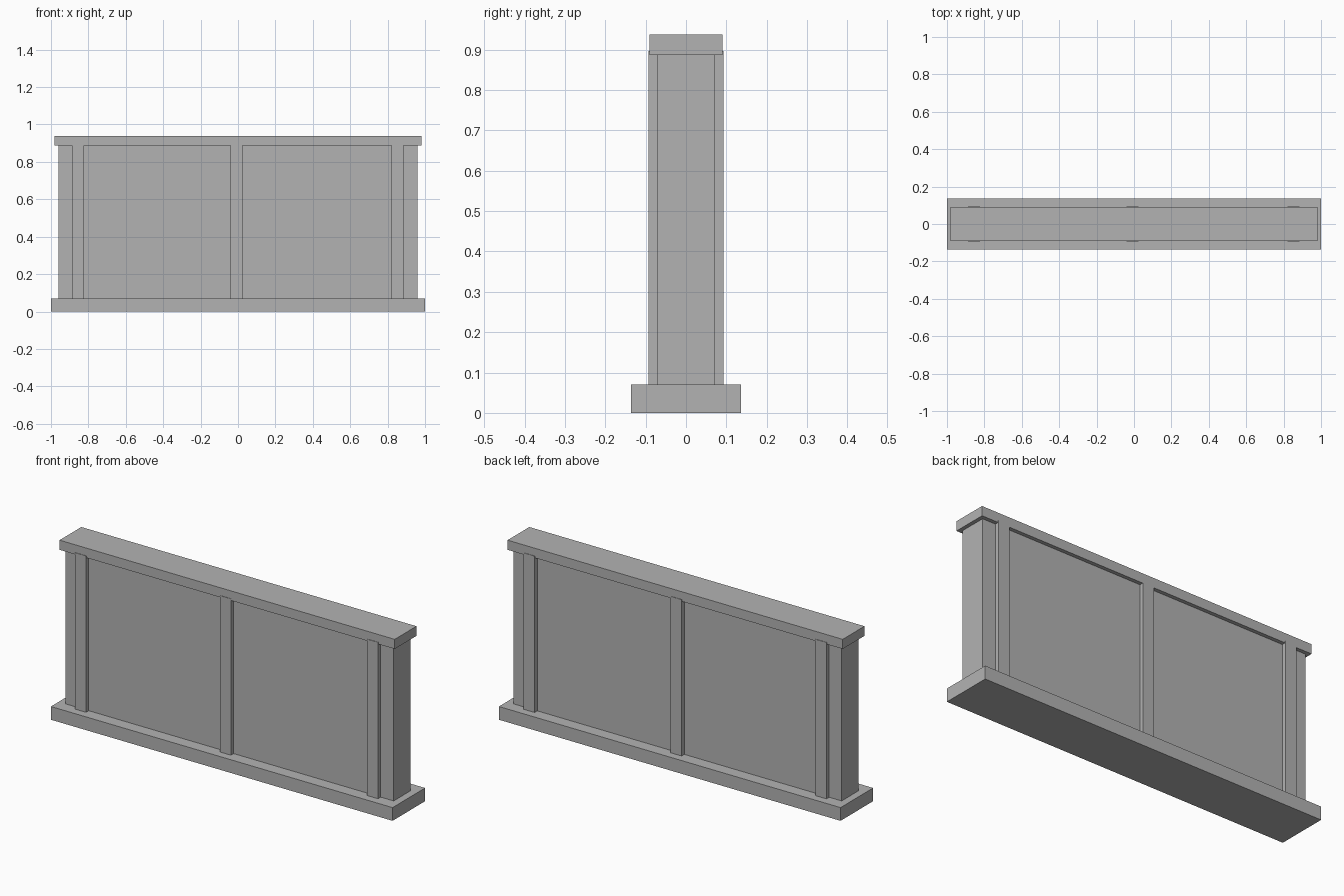
import bpy

cube = bpy.data.objects.get("Cube")
if cube:
    bpy.data.objects.remove(cube, do_unlink=True)

# Single plain grey
GREY = (0.45, 0.45, 0.45, 1.0)
grey = bpy.data.materials.new("plain grey")
grey.use_nodes = True
grey.diffuse_color = GREY
grey.node_tree.nodes["Principled BSDF"].inputs["Base Color"].default_value = GREY


def box(name, x, half_depth, z):
    """Box spanning x and z ranges, centred front to back."""
    bpy.ops.mesh.primitive_cube_add(
        size=1, location=((x[0] + x[1]) / 2, 0, (z[0] + z[1]) / 2))
    obj = bpy.context.object
    obj.name = obj.data.name = name
    size = (x[1] - x[0], 2 * half_depth, z[1] - z[0])
    for v in obj.data.vertices:
        v.co = [c * s for c, s in zip(v.co, size)]
    obj.data.materials.append(grey)
    return obj


BASE_TOP, CAP_BOTTOM, CAP_TOP = 0.07, 0.887, 0.938

# Plinth, wall slab and coping
box("base_plinth", (-1, 1), 0.136, (0, BASE_TOP))
box("wall_panel", (-0.961, 0.961), 0.071, (BASE_TOP, CAP_BOTTOM))
box("top_cap", (-0.981, 0.981), 0.091, (CAP_BOTTOM, CAP_TOP))

# Upright ribs pass through the wall and just overlap the cap
RIB_WIDTH, RIB_TOP = 0.064, 0.897
for name, left_edge in (("right_rib", -0.888), ("middle_rib", -0.04), ("left_rib", 0.821)):
    box(name, (left_edge, left_edge + RIB_WIDTH), 0.0935, (BASE_TOP, RIB_TOP))
